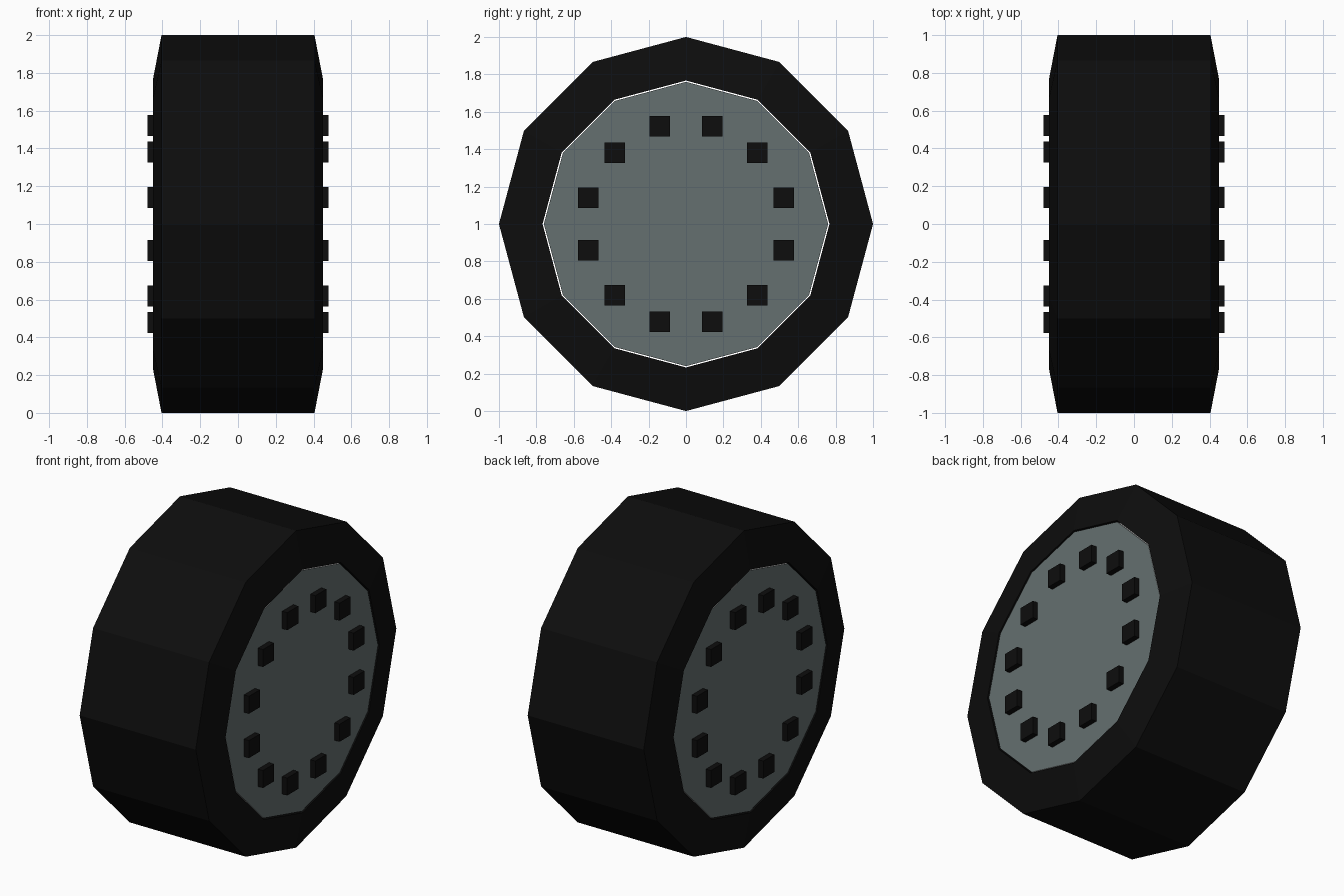
import bpy
import bmesh
from math import cos, sin, tau

cube = bpy.data.objects.get("Cube")
if cube:
    bpy.data.objects.remove(cube)

SIDES = 12


def material(name, color):
    m = bpy.data.materials.new(name)
    m.use_nodes = True
    m.diffuse_color = (*color, 1)
    m.node_tree.nodes["Principled BSDF"].inputs["Base Color"].default_value = (*color, 1)
    return m


rubber = material("black rubber", (0.004, 0.004, 0.004))
metal = material("grey metal", (0.13, 0.16, 0.16))
white = material("white rim", (1, 1, 1))


def new_object(name, bm, *mats):
    bmesh.ops.recalc_face_normals(bm, faces=bm.faces)
    mesh = bpy.data.meshes.new(name)
    bm.to_mesh(mesh)
    bm.free()
    for m in mats:
        mesh.materials.append(m)
    ob = bpy.data.objects.new(name, mesh)
    ob.location.z = 1
    bpy.context.collection.objects.link(ob)
    return ob


def lathe(profile, closed):
    """Spin (x, radius) points about the x axis; open profiles get end caps."""
    bm = bmesh.new()
    rings = [[bm.verts.new((x, r * cos(tau * i / SIDES), r * sin(tau * i / SIDES)))
              for i in range(SIDES)] for x, r in profile]
    pairs = list(zip(rings, rings[1:]))
    if closed:
        pairs.append((rings[-1], rings[0]))
    else:
        bm.faces.new(rings[0])
        bm.faces.new(rings[-1])
    for a, b in pairs:
        for i in range(SIDES):
            j = (i + 1) % SIDES
            bm.faces.new((a[i], a[j], b[j], b[i]))
    return bm


# Tyre: bevelled ring, open in the middle
new_object("tyre", lathe([(-0.45, 0.767), (-0.405, 1), (0.405, 1), (0.45, 0.767)], True), rubber)

# Hub: grey faces with a pale edge
hub = new_object("hub", lathe([(-0.445, 0.76), (0.445, 0.76)], False), metal, white)
for face in hub.data.polygons:
    face.material_index = 0 if abs(face.normal.x) > 0.5 else 1

# Wheel nuts: a ring of upright blocks on each side
for side, label in ((1, "left"), (-1, "right")):
    bm = bmesh.new()
    for i in range(SIDES):
        a = tau * (i + 0.5) / SIDES
        block = bmesh.ops.create_cube(bm, size=1)["verts"]
        bmesh.ops.scale(bm, vec=(0.035, 0.11, 0.11), verts=block)
        bmesh.ops.translate(bm, vec=(side * 0.4625, 0.54 * cos(a), 0.54 * sin(a)), verts=block)
    new_object("wheel_nuts_" + label, bm, rubber)
